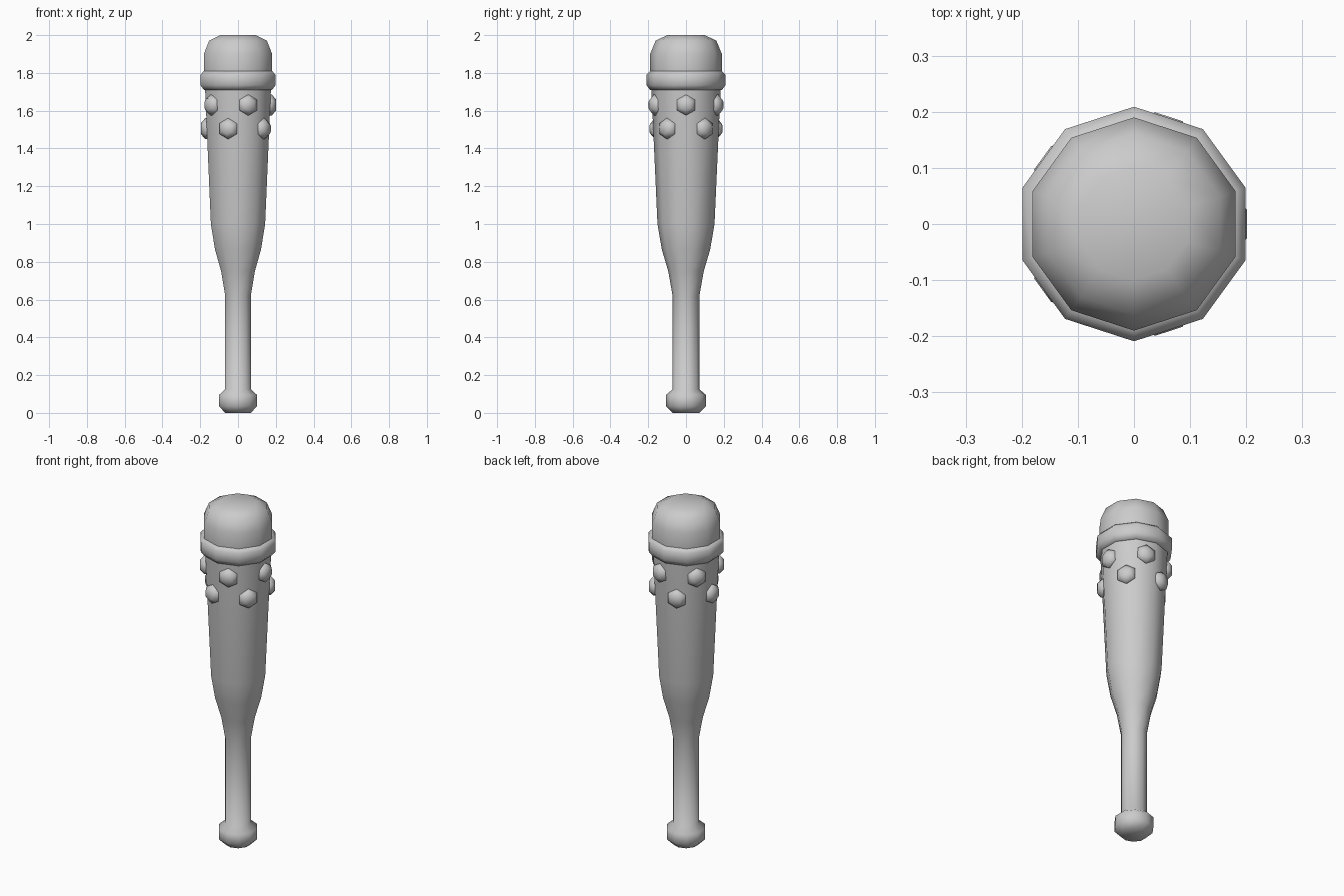
import bpy, bmesh, math
from mathutils import Matrix

if "Cube" in bpy.data.objects:
    bpy.data.objects.remove(bpy.data.objects["Cube"])

SIDES = 10


def lathe(name, profile, sides, start=0.0, closed=False, matrix=Matrix()):
    """Revolve (radius, height) points about local z; cap the ends or close the loop."""
    bm = bmesh.new()
    rings = []
    for r, z in profile:
        rings.append([bm.verts.new((r * math.cos(start + math.tau * i / sides),
                                    r * math.sin(start + math.tau * i / sides), z))
                      for i in range(sides)])
    pairs = list(zip(rings, rings[1:]))
    if closed:
        pairs.append((rings[-1], rings[0]))
    else:
        bm.faces.new(rings[0][::-1])
        bm.faces.new(rings[-1])
    for a, b in pairs:
        for i in range(sides):
            j = (i + 1) % sides
            bm.faces.new((a[i], a[j], b[j], b[i]))
    bmesh.ops.recalc_face_normals(bm, faces=bm.faces)
    for f in bm.faces:
        f.smooth = True
    mesh = bpy.data.meshes.new(name)
    bm.to_mesh(mesh)
    bm.free()
    obj = bpy.data.objects.new(name, mesh)
    obj.matrix_world = matrix
    bpy.context.collection.objects.link(obj)
    return obj


UP = math.pi / 2  # one corner of the decagon points along y

# Club body: knob, handle, flare, barrel and rounded head
lathe("club_body", [
    (0.071, 0.0), (0.106, 0.035), (0.106, 0.095), (0.071, 0.125),
    (0.071, 0.62), (0.094, 0.75), (0.128, 0.865), (0.151, 1.0),
    (0.183, 1.71), (0.19, 1.81), (0.19, 1.9), (0.161, 1.97), (0.1, 2.0),
], SIDES, UP)

# Raised band below the head
lathe("band", [
    (0.17, 1.71), (0.19, 1.71), (0.209, 1.735), (0.209, 1.79),
    (0.19, 1.81), (0.17, 1.81),
], SIDES, UP, closed=True)

# Two staggered rows of hexagonal studs on the barrel faces
STUD = [(0.055, -0.015), (0.055, 0.008), (0.03, 0.03)]
for row, (z, dist, offset) in enumerate([(1.63, 0.171, 0), (1.505, 0.166, 36)]):
    for k in range(5):
        place = (Matrix.Rotation(math.radians(offset + 72 * k), 4, 'Z')
                 @ Matrix.Translation((dist, 0, z))
                 @ Matrix.Rotation(math.pi / 2, 4, 'Y'))
        lathe(f"stud_{row}_{k}", STUD, 6, matrix=place)
